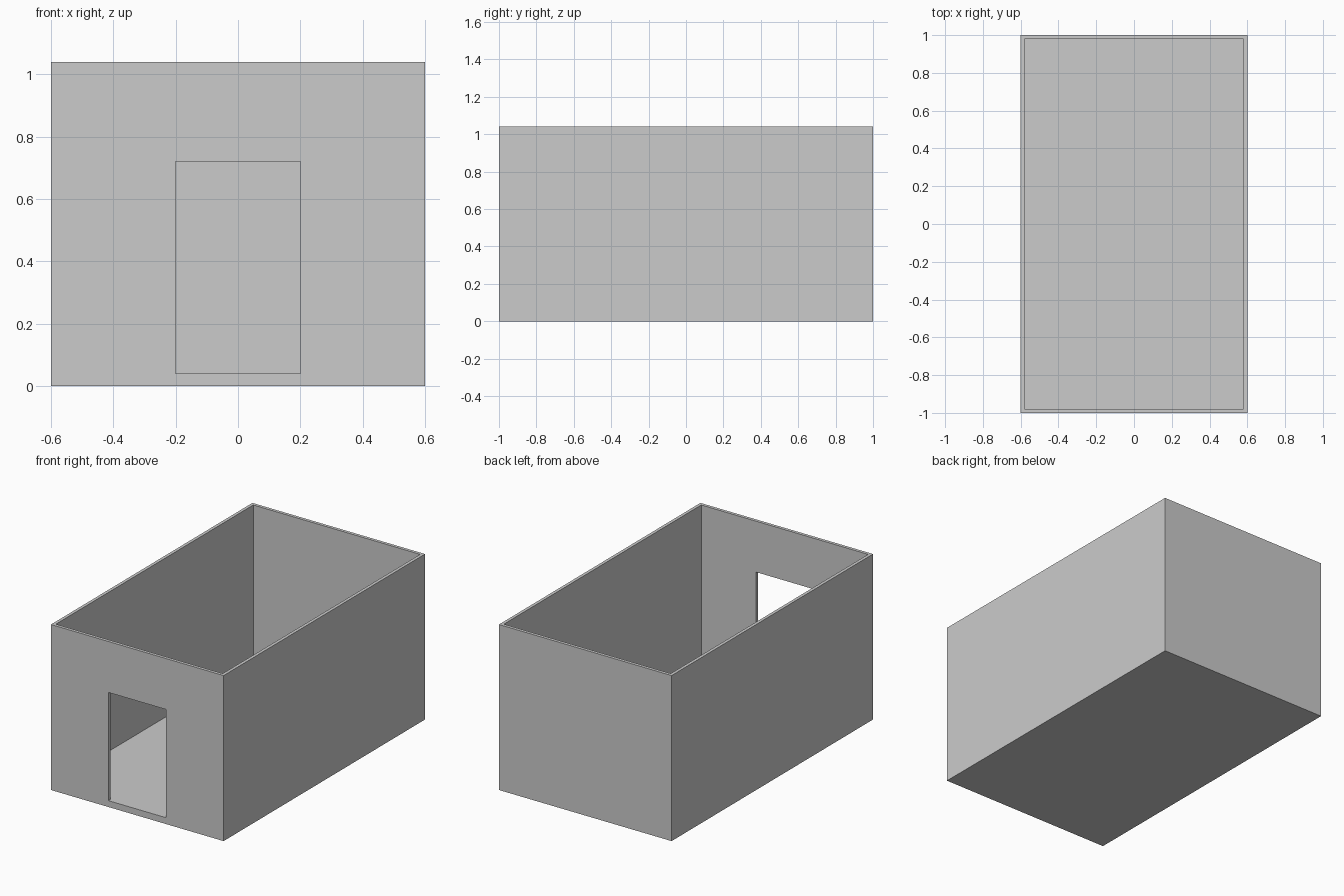
import bpy
import bmesh
from mathutils import Vector

if "Cube" in bpy.data.objects:
    bpy.data.objects.remove(bpy.data.objects["Cube"])

WIDTH, LENGTH, HEIGHT = 1.2, 2.0, 1.04
WALL, FLOOR = 0.02, 0.04


def box(name, low, high):
    """Axis-aligned box between two corners, with coordinates baked into the mesh."""
    bm = bmesh.new()
    bmesh.ops.create_cube(bm, size=1)
    for v in bm.verts:
        v.co = Vector([h if c > 0 else l for c, l, h in zip(v.co, low, high)])
    mesh = bpy.data.meshes.new(name)
    bm.to_mesh(mesh)
    bm.free()
    obj = bpy.data.objects.new(name, mesh)
    bpy.context.collection.objects.link(obj)
    return obj


def cut(target, cutter):
    """Subtract a hidden cutter from the target."""
    cutter.hide_render = True
    cutter.display_type = 'WIRE'
    mod = target.modifiers.new(cutter.name, 'BOOLEAN')
    mod.operation = 'DIFFERENCE'
    mod.solver = 'EXACT'
    mod.object = cutter


x, y = WIDTH / 2, LENGTH / 2

# Walls and floor in one open-topped shell
room = box("room_shell", (-x, -y, 0), (x, y, HEIGHT))

# Interior space
cut(room, box("interior_cutter", (-x + WALL, -y + WALL, FLOOR),
              (x - WALL, y - WALL, HEIGHT + 0.2)))

# Doorway in the front wall, level with the floor
cut(room, box("doorway_cutter", (-0.2, -y - 0.1, FLOOR), (0.2, -y + 0.1, 0.72)))
